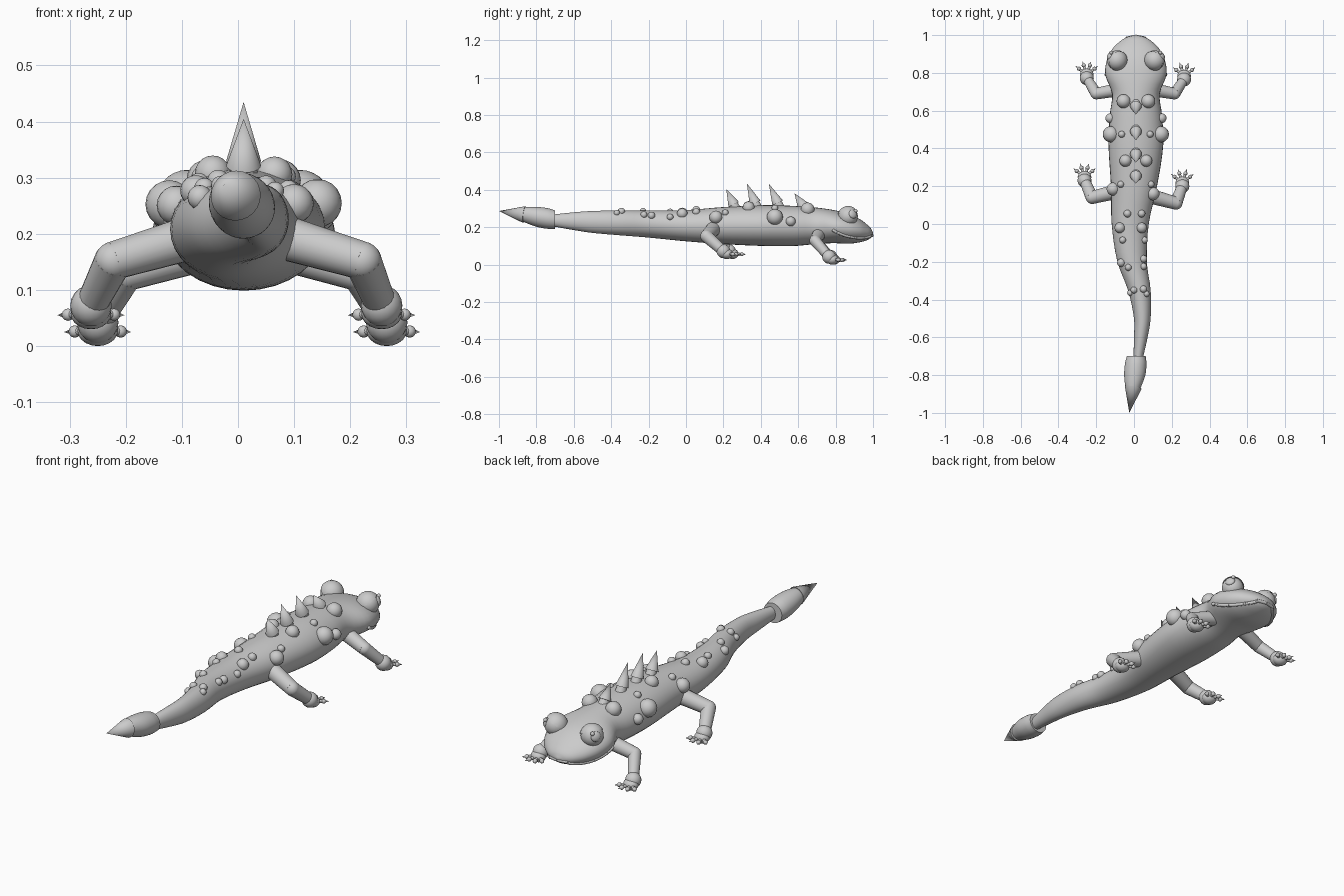
import bpy, bmesh, math
from mathutils import Vector, Matrix

if "Cube" in bpy.data.objects:
    bpy.data.objects.remove(bpy.data.objects["Cube"])

grey = bpy.data.materials.new("plain_grey")
grey.diffuse_color = (0.6, 0.6, 0.6, 1)
grey.use_nodes = True
grey.node_tree.nodes["Principled BSDF"].inputs["Base Color"].default_value = grey.diffuse_color
AX = 0.01  # body centre line


def finish(bm, name):
    bmesh.ops.recalc_face_normals(bm, faces=bm.faces)
    me = bpy.data.meshes.new(name)
    bm.to_mesh(me)
    bm.free()
    me.materials.append(grey)
    ob = bpy.data.objects.new(name, me)
    bpy.context.collection.objects.link(ob)
    bpy.ops.object.select_all(action='DESELECT')
    ob.select_set(True)
    bpy.context.view_layer.objects.active = ob
    bpy.ops.object.shade_smooth_by_angle(angle=math.radians(40))
    return ob


def ball(bm, c, r, scale=(1, 1, 1), seg=20):
    m = Matrix.Translation(c) @ Matrix.Diagonal((*scale, 1))
    bmesh.ops.create_uvsphere(bm, u_segments=seg, v_segments=seg // 2, radius=r, matrix=m)


def rod(bm, a, b, r1, r2, seg=16):
    a, b = Vector(a), Vector(b)
    d = b - a
    m = Matrix.Translation((a + b) / 2) @ d.to_track_quat('Z', 'Y').to_matrix().to_4x4()
    bmesh.ops.create_cone(bm, cap_ends=True, segments=seg, radius1=r1, radius2=r2,
                          depth=d.length, matrix=m)


def sample(rows, y):
    """Smooth interpolation of station rows at y."""
    n = len(rows)
    i = max(k for k in range(n - 1) if rows[k][0] <= y or k == 0)
    p0, p1, p2, p3 = (rows[min(max(i + k, 0), n - 1)] for k in (-1, 0, 1, 2))
    t = (y - p1[0]) / (p2[0] - p1[0])
    out = []
    for j in range(1, len(p1)):
        m1 = (p2[j] - p0[j]) / (p2[0] - p0[0]) * (p2[0] - p1[0])
        m2 = (p3[j] - p1[j]) / (p3[0] - p1[0]) * (p2[0] - p1[0])
        out.append((2*t**3 - 3*t*t + 1) * p1[j] + (t**3 - 2*t*t + t) * m1
                   + (3*t*t - 2*t**3) * p2[j] + (t**3 - t*t) * m2)
    return out


def loft(rows, name, sub=4, seg=32):
    bm = bmesh.new()
    ys = [a[0] + (b[0] - a[0]) * k / sub for a, b in zip(rows, rows[1:]) for k in range(sub)]
    rings = []
    for y in ys + [rows[-1][0]]:
        cx, hw, zt, zb = sample(rows, y)
        rings.append([bm.verts.new((cx + hw * math.cos(u), y,
                                    (zt + zb) / 2 + (zt - zb) / 2 * math.sin(u)))
                      for u in (2 * math.pi * k / seg for k in range(seg))])
    for a, b in zip(rings, rings[1:]):
        for k in range(seg):
            bm.faces.new((a[k], a[k - 1], b[k - 1], b[k]))
    bm.faces.new(rings[0])
    bm.faces.new(rings[-1])
    return finish(bm, name)


# body: y, centre x, half width, top z, bottom z
BODY = [(-0.74, 0.018, 0.022, 0.265, 0.21), (-0.6, 0.036, 0.036, 0.28, 0.185),
        (-0.5, 0.044, 0.044, 0.287, 0.17), (-0.35, 0.028, 0.06, 0.29, 0.157),
        (-0.2, -0.01, 0.078, 0.29, 0.145), (0.0, -0.02, 0.098, 0.292, 0.125),
        (0.2, 0.0, 0.122, 0.308, 0.11), (0.42, 0.01, 0.145, 0.318, 0.1),
        (0.58, AX, 0.138, 0.314, 0.1), (0.69, AX, 0.126, 0.306, 0.11),
        (0.79, AX, 0.162, 0.292, 0.115), (0.87, AX, 0.153, 0.272, 0.112),
        (0.93, AX, 0.122, 0.243, 0.12), (0.97, AX, 0.08, 0.213, 0.132),
        (0.99, AX, 0.045, 0.192, 0.145), (1.0, AX, 0.006, 0.17, 0.16)]
loft(BODY, "body")

# tail club and its spike
loft([(-0.90, -0.008, 0.028, 0.298, 0.243), (-0.86, -0.004, 0.042, 0.308, 0.225),
      (-0.80, 0.004, 0.056, 0.309, 0.203), (-0.74, 0.009, 0.057, 0.302, 0.192),
      (-0.70, 0.012, 0.05, 0.29, 0.192)], "tail_club")
bm = bmesh.new()
rod(bm, (-0.004, -0.865, 0.268), (-0.025, -1.0, 0.287), 0.045, 0, 24)
finish(bm, "tail_spike")


# warts sit on the upper surface: x, y, radius
def top_z(x, y):
    cx, hw, zt, zb = sample(BODY, y)
    f = max(0.0, 1 - ((x - cx) / hw) ** 2)
    return (zt + zb) / 2 + (zt - zb) / 2 * math.sqrt(f)


PAIRS = [(0.065, 0.65, 0.037), (0.132, 0.475, 0.043), (0.136, 0.56, 0.026),
         (0.075, 0.475, 0.018), (0.055, 0.335, 0.032), (0.08, 0.21, 0.018)]
SINGLES = [(-0.11, 0.185, 0.035), (0.1, 0.16, 0.035), (-0.035, 0.055, 0.02),
           (0.04, 0.055, 0.02), (-0.075, -0.02, 0.028), (0.04, -0.02, 0.028),
           (-0.06, -0.085, 0.018), (0.055, -0.085, 0.018), (-0.068, -0.205, 0.022),
           (-0.03, -0.23, 0.018), (0.05, -0.185, 0.02), (0.05, -0.225, 0.018),
           (-0.02, -0.365, 0.016), (0.0, -0.35, 0.018), (0.05, -0.345, 0.019),
           (0.066, -0.37, 0.016)]
bm = bmesh.new()
for x, y, r in [(AX + s * x, y, r) for x, y, r in PAIRS for s in (-1, 1)] + SINGLES:
    ball(bm, (x, y, top_z(x, y)), r)
finish(bm, "warts")

# back spikes: a stub with a backward-leaning cone
bm = bmesh.new()
for base, tip in (((0.255, 0.322), (0.215, 0.405)), ((0.37, 0.33), (0.325, 0.435)),
                  ((0.49, 0.33), (0.443, 0.433)), ((0.625, 0.315), (0.58, 0.382))):
    a, b = Vector((AX, *base)), Vector((AX, *tip))
    d = (b - a).normalized()
    rod(bm, a - d * 0.035, a + d * 0.012, 0.027, 0.022)
    rod(bm, a, b, 0.031, 0, 20)
finish(bm, "back_spikes")

# eyes: ball, upper lid, pupil and small bead
for s, side in ((-1, "left"), (1, "right")):
    c = Vector((AX + s * 0.1, 0.867, 0.258))
    bm = bmesh.new()
    ball(bm, c, 0.052, seg=28)
    finish(bm, side + "_eye")
    bm = bmesh.new()
    out = Vector((s * 0.75, 0.5, 0.25)).normalized()
    m = Matrix.Translation(c + out * 0.046) @ out.to_track_quat('Z', 'Y').to_matrix().to_4x4()
    bmesh.ops.create_uvsphere(bm, u_segments=20, v_segments=10, radius=0.024,
                              matrix=m @ Matrix.Diagonal((1, 1, 0.5, 1)))
    ball(bm, c + Vector((s * 0.03, 0.04, 0.03)), 0.01, seg=12)
    finish(bm, side + "_pupil")
    bm = bmesh.new()
    ball(bm, c, 0.056, seg=28)
    bmesh.ops.bisect_plane(bm, geom=bm.verts[:] + bm.edges[:] + bm.faces[:],
                           plane_co=c + Vector((0, 0, 0.018)), plane_no=(-s * 0.5, -0.3, 1),
                           clear_inner=True)
    finish(bm, side + "_eyelid")

# lip tube following the head surface
lip = []
for k in range(25):
    u = 1 - k / 24
    y = 0.79 + 0.195 * (1 - u * u)
    z = 0.137 + 0.045 * u ** 5 + 0.018 * (1 - u) ** 2
    cx, hw, zt, zb = sample(BODY, y)
    f = max(0.0, 1 - ((z - (zt + zb) / 2) / ((zt - zb) / 2)) ** 2)
    lip.append((hw * math.sqrt(f), y, z))
path = [(AX - x, y, z) for x, y, z in lip] + [(AX, 0.995, 0.156)] + \
       [(AX + x, y, z) for x, y, z in reversed(lip)]
bm = bmesh.new()
for a, b in zip(path, path[1:]):
    rod(bm, a, b, 0.008, 0.008, 10)
ball(bm, path[0], 0.009, seg=12)
ball(bm, path[-1], 0.009, seg=12)
finish(bm, "lips")


# legs with a ball wrist, palm and four clawed toes
def leg(name, shoulder, elbow, wrist, r):
    bm = bmesh.new()
    rod(bm, shoulder, elbow, r * 1.1, r * 0.92, 20)
    ball(bm, elbow, r * 0.92)
    rod(bm, elbow, wrist, r * 0.92, r * 0.75, 20)
    finish(bm, name)
    bm = bmesh.new()
    w = Vector(wrist)
    ball(bm, w, 0.037)
    palm = w + Vector((0, 0.018, -0.014))
    ball(bm, palm, 0.033, (1.1, 1, 0.85))
    for deg in (-52, -18, 18, 52):
        t = math.radians(deg)
        d = Vector((math.sin(t), math.cos(t), -0.04))
        knuckle = palm + d * 0.052
        rod(bm, palm, knuckle, 0.009, 0.007, 10)
        ball(bm, knuckle, 0.011, seg=12)
        rod(bm, knuckle, knuckle + d * 0.024, 0.008, 0, 10)
    finish(bm, name + "_foot")


leg("front_left_leg", (-0.06, 0.715, 0.17), (-0.2, 0.69, 0.128), (-0.25, 0.772, 0.042), 0.033)
leg("front_right_leg", (0.08, 0.715, 0.17), (0.215, 0.69, 0.128), (0.265, 0.765, 0.042), 0.033)
leg("rear_left_leg", (-0.06, 0.18, 0.2), (-0.222, 0.14, 0.152), (-0.262, 0.23, 0.072), 0.037)
leg("rear_right_leg", (0.06, 0.155, 0.2), (0.222, 0.11, 0.152), (0.256, 0.2, 0.072), 0.037)
